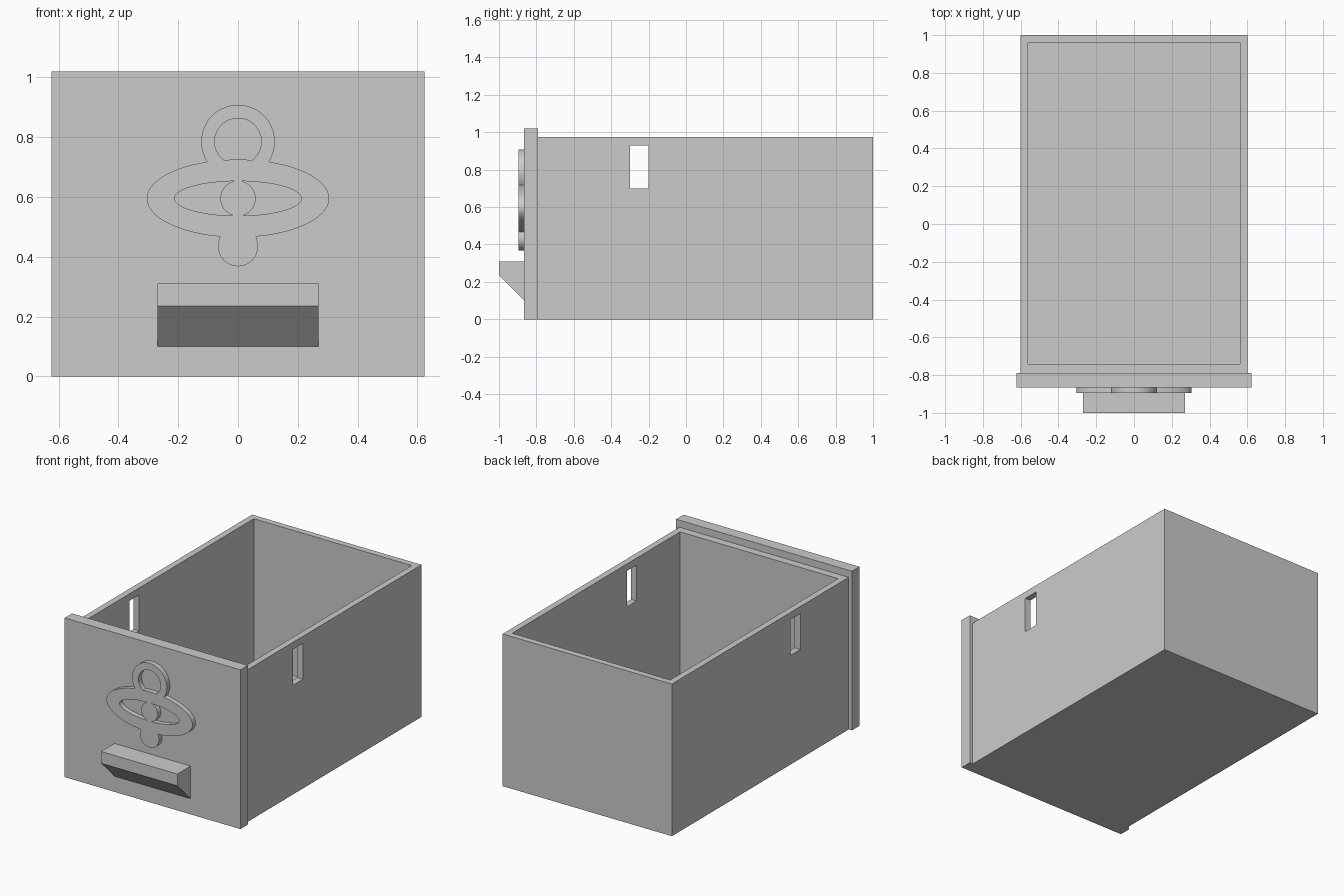
import bpy
import bmesh
from math import sin, cos, pi, radians

old = bpy.data.objects.get("Cube")
if old:
    bpy.data.objects.remove(old, do_unlink=True)

GREY = (0.6, 0.6, 0.6, 1)
grey = bpy.data.materials.new("plain_grey")
grey.use_nodes = True
grey.diffuse_color = GREY
grey.node_tree.nodes["Principled BSDF"].inputs["Base Color"].default_value = GREY


def add_object(name, mesh):
    obj = bpy.data.objects.new(name, mesh)
    bpy.context.collection.objects.link(obj)
    mesh.materials.clear()
    mesh.materials.append(grey)
    return obj


def prism(name, profile, x0, x1):
    """Extrude a (y, z) profile along x."""
    mesh = bpy.data.meshes.new(name)
    bm = bmesh.new()
    face = bm.faces.new([bm.verts.new((x0, y, z)) for y, z in profile])
    ext = bmesh.ops.extrude_face_region(bm, geom=[face])["geom"]
    moved = [v for v in ext if isinstance(v, bmesh.types.BMVert)]
    bmesh.ops.translate(bm, verts=moved, vec=(x1 - x0, 0, 0))
    bmesh.ops.recalc_face_normals(bm, faces=bm.faces)
    bm.to_mesh(mesh)
    bm.free()
    return add_object(name, mesh)


def box(name, x0, x1, y0, y1, z0, z1):
    return prism(name, [(y0, z0), (y1, z0), (y1, z1), (y0, z1)], x0, x1)


def baked_mesh(obj):
    graph = bpy.context.evaluated_depsgraph_get()
    return bpy.data.meshes.new_from_object(obj.evaluated_get(graph))


def cut(target, cutter):
    mod = target.modifiers.new("cut", "BOOLEAN")
    mod.operation = "DIFFERENCE"
    mod.solver = "EXACT"
    mod.object = cutter
    mesh = baked_mesh(target)
    target.modifiers.clear()
    target.data = mesh
    bpy.data.objects.remove(cutter, do_unlink=True)


# Open tray with a slot through each side wall
tray = box("drawer_tray", -0.6, 0.6, -0.79, 1, 0, 0.975)
cut(tray, box("cavity_cutter", -0.56, 0.56, -0.74, 0.96, 0.045, 1.2))
cut(tray, box("slot_cutter", -0.8, 0.8, -0.3, -0.2, 0.7, 0.93))

# Front panel and wedge-shaped pull
box("front_panel", -0.623, 0.623, -0.865, -0.79, 0, 1.02)
prism("pull_handle", [(-0.865, 0.1), (-0.865, 0.31), (-1, 0.31), (-1, 0.235)], -0.27, 0.27)


# Raised ornament: one filled outline with three openings
def arc(cz, rx, rz, start, end, steps=24):
    angles = [radians(start + (end - start) * i / steps) for i in range(steps + 1)]
    return [(rx * cos(a), cz + rz * sin(a)) for a in angles]


def mirrored(points):
    return [(-x, z) for x, z in reversed(points)]


MID, RING, FOOT = 0.595, 0.785, 0.435
right_side = arc(MID, 0.305, 0.13, -78.7, 70.3, 40)
outline = (right_side + arc(RING, 0.123, 0.123, -33, 213, 48)[1:-1]
           + mirrored(right_side) + arc(FOOT, 0.067, 0.067, 152, 388, 36)[1:-1])
ring_hole = (arc(RING, 0.078, 0.078, -52, 232, 48)
             + arc(MID, 0.305, 0.13, 99, 81, 8)[1:-1])
lens_hole = (arc(MID, 0.212, 0.058, -86.8, 86.8, 40)
             + arc(MID, 0.059, 0.059, 78, -78)[1:-1])

curve = bpy.data.curves.new("ornament_curve", "CURVE")
curve.dimensions = "2D"
curve.fill_mode = "BOTH"
curve.extrude = 0.0165
for loop in (outline, ring_hole, lens_hole, mirrored(lens_hole)):
    spline = curve.splines.new("POLY")
    spline.points.add(len(loop) - 1)
    for point, (x, z) in zip(spline.points, loop):
        point.co = (x, z, 0, 1)
    spline.use_cyclic_u = True
helper = bpy.data.objects.new("ornament_helper", curve)
bpy.context.collection.objects.link(helper)
ornament = add_object("front_ornament", baked_mesh(helper))
bpy.data.objects.remove(helper, do_unlink=True)
ornament.rotation_euler = (pi / 2, 0, 0)
ornament.location = (0, -0.8795, 0)

# Weld the ornament's caps to its rim, then smooth its curved sides
bm = bmesh.new()
bm.from_mesh(ornament.data)
bmesh.ops.remove_doubles(bm, verts=bm.verts, dist=0.00005)
bmesh.ops.recalc_face_normals(bm, faces=bm.faces)
bm.to_mesh(ornament.data)
bm.free()
bpy.ops.object.select_all(action="DESELECT")
ornament.select_set(True)
bpy.context.view_layer.objects.active = ornament
bpy.ops.object.shade_smooth_by_angle(angle=radians(30))
